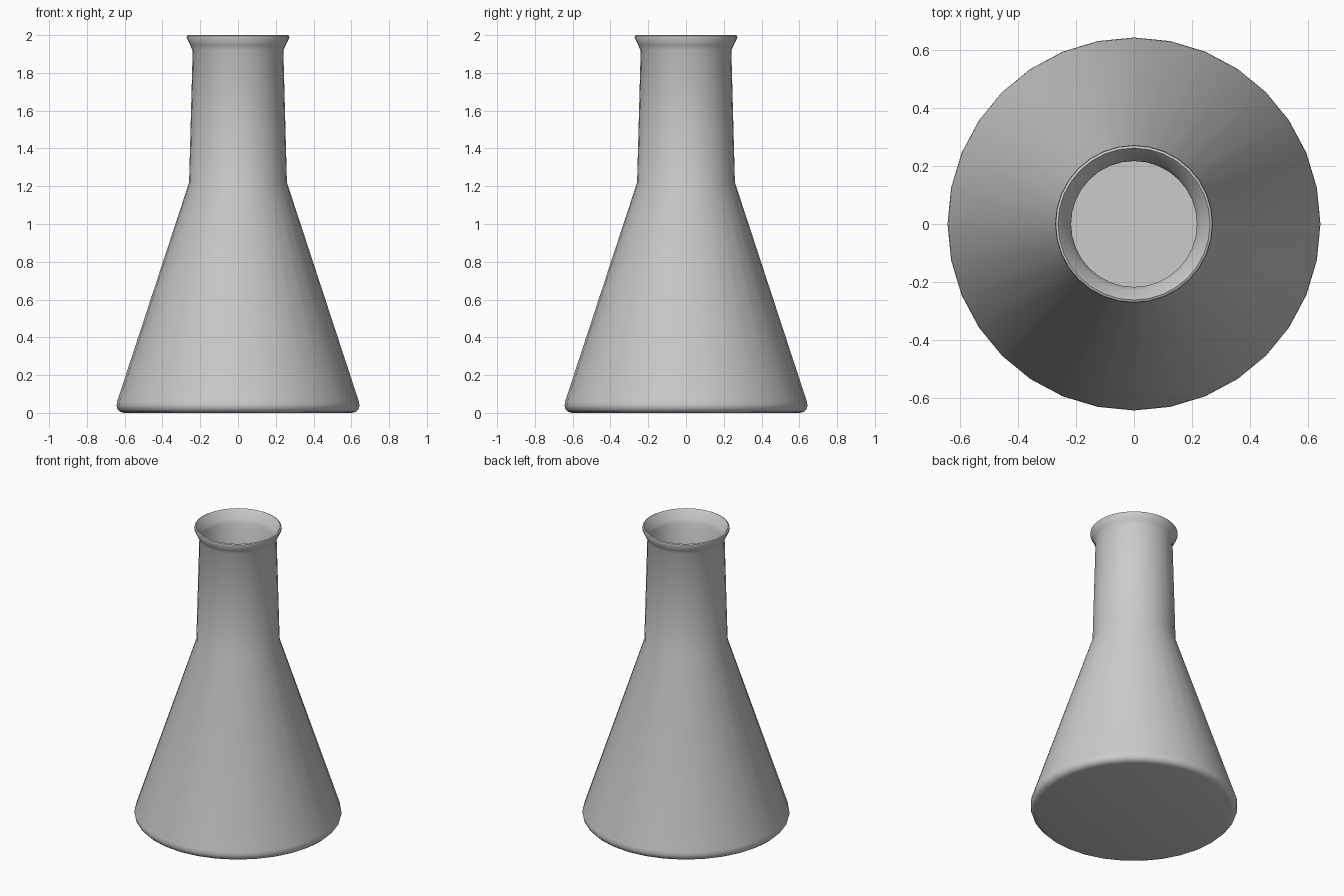
import bpy, bmesh, math

if "Cube" in bpy.data.objects:
    bpy.data.objects.remove(bpy.data.objects["Cube"])

SEGMENTS = 32

# outer wall from the base centre up, over the lip, then down the inner wall
PROFILE = [
    (0, 0), (0.605, 0.0), (0.625, 0.006), (0.638, 0.02), (0.643, 0.038), (0.640, 0.06),
    (0.259, 1.22), (0.240, 1.92), (0.252, 1.945), (0.272, 1.985),
    (0.270, 1.996), (0.262, 2.0), (0.254, 1.99),
    (0.230, 1.945), (0.217, 1.92),
    (0.237, 1.22), (0.617, 0.06), (0.617, 0.04), (0.60, 0.025), (0, 0.025),
]


def lathe(name, profile, segments):
    bm = bmesh.new()
    verts = [bm.verts.new((r, 0, z)) for r, z in profile]
    edges = [bm.edges.new(pair) for pair in zip(verts, verts[1:])]
    bmesh.ops.spin(bm, geom=verts + edges, cent=(0, 0, 0), axis=(0, 0, 1),
                   angle=math.tau, steps=segments, use_duplicate=False)
    bmesh.ops.remove_doubles(bm, verts=bm.verts, dist=0.0005)
    bmesh.ops.recalc_face_normals(bm, faces=bm.faces)
    mesh = bpy.data.meshes.new(name)
    bm.to_mesh(mesh)
    bm.free()
    obj = bpy.data.objects.new(name, mesh)
    bpy.context.collection.objects.link(obj)
    return obj


# conical flask with hollow interior
flask = lathe("conical_flask", PROFILE, SEGMENTS)
bpy.context.view_layer.objects.active = flask
flask.select_set(True)
bpy.ops.object.shade_smooth_by_angle(angle=math.radians(40))
